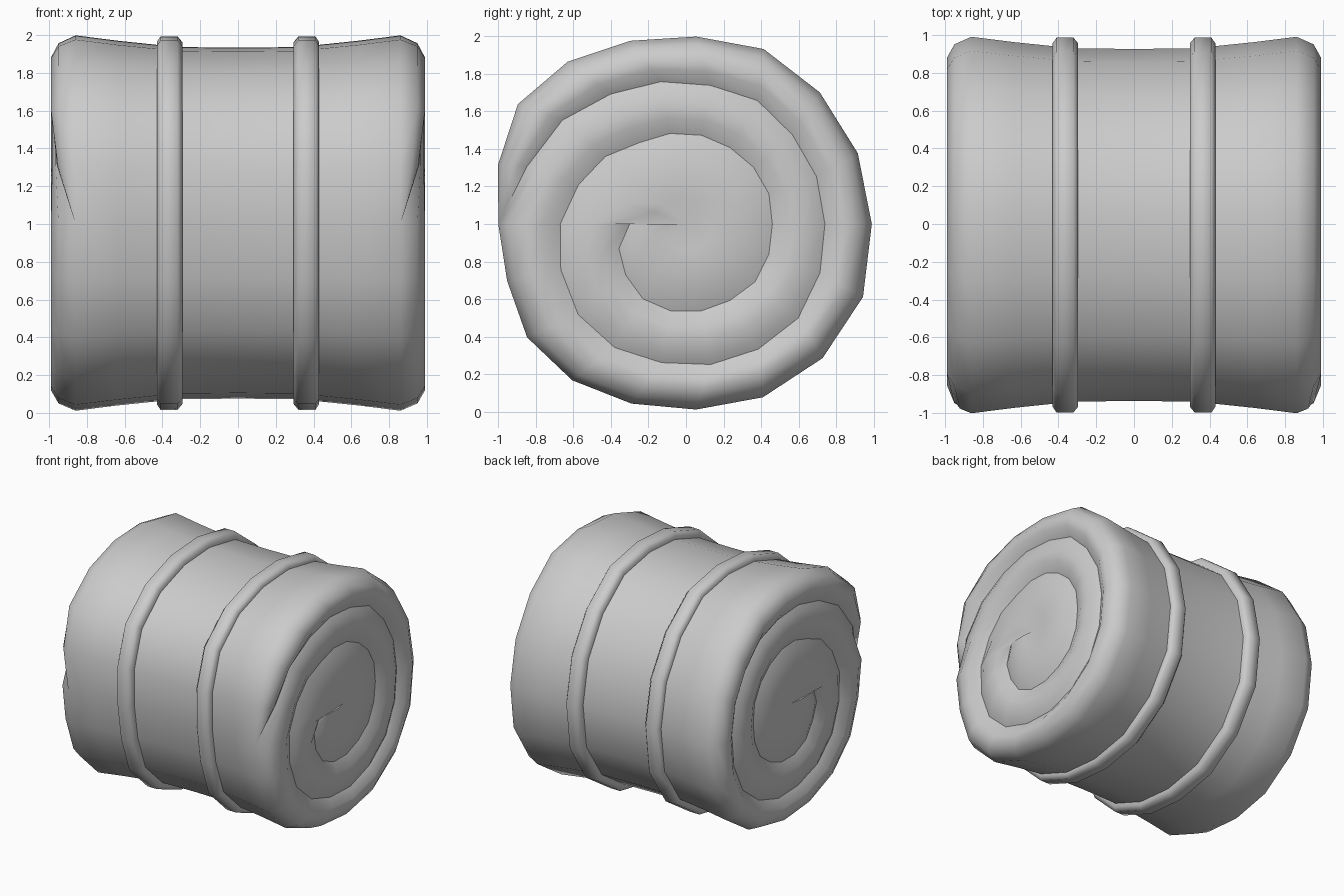
import bpy, bmesh, math

cube = bpy.data.objects.get("Cube")
if cube:
    bpy.data.objects.remove(cube, do_unlink=True)

grey = bpy.data.materials.new("plain grey")
grey.use_nodes = True
grey.diffuse_color = (0.6, 0.6, 0.6, 1)
grey.node_tree.nodes["Principled BSDF"].inputs["Base Color"].default_value = (0.6, 0.6, 0.6, 1)

# Spiral radii in hundredths, one every 20 degrees; the last turn is the outline
TURN = 18
RADII = [0, 30, 38, 42, 46, 47, 47, 47, 48, 47, 46, 47, 47, 47, 48, 49, 50, 56,
         61, 67, 71, 75, 76, 75, 76, 77, 78, 76, 74, 74, 74, 76, 75, 77, 80, 86,
         90, 100, 100, 104, 103, 100, 99, 101, 102, 102, 99, 99, 100, 102, 100,
         102, 107, 110, 105, 100]
RIM = len(RADII) - 1 - TURN
RIM_X = 0.86


def spiral(k):
    """Point (x, y, z) of the spiral seam; the centre for negative k."""
    if k < 0:
        return 0.97, 0.0, 0.0
    angle = 160 + 20 * k
    if k >= RIM:
        angle -= 7 * math.sin(math.tau * (k - RIM) / TURN)
    a, r = math.radians(angle), RADII[k] / 100
    x = RIM_X if k >= RIM else 0.97 - 0.03 * min(1, k / 3)
    return x, r * math.cos(a), r * math.sin(a)


OUTLINE = [spiral(k)[1:] for k in range(RIM, RIM + TURN)]


def ring(bm, x, scale):
    return [bm.verts.new((x, y * scale, z * scale + 1)) for y, z in OUTLINE]


def bridge(bm, a, b):
    for i in range(len(a)):
        j = (i + 1) % len(a)
        bm.faces.new((a[i], a[j], b[j], b[i]))


def finish(bm, name, angle):
    bmesh.ops.recalc_face_normals(bm, faces=bm.faces)
    mesh = bpy.data.meshes.new(name)
    bm.to_mesh(mesh)
    bm.free()
    mesh.materials.append(grey)
    obj = bpy.data.objects.new(name, mesh)
    bpy.context.collection.objects.link(obj)
    bpy.ops.object.select_all(action='DESELECT')
    obj.select_set(True)
    bpy.context.view_layer.objects.active = obj
    bpy.ops.object.shade_smooth_by_angle(angle=math.radians(angle))


# Rolled body: puffed spiral end plus the waisted side, mirrored
bm = bmesh.new()
STEPS = (0, 0.3, 0.55, 0.84, 1)
INNER_PUFF = (0, 0.04, 0.045, 0.025, 0)
RIM_PUFF = (0, 0.069, 0.094, 0.077, 0)
previous = None
for k in range(len(RADII)):
    inside, outside = spiral(k - TURN), spiral(k)
    width = math.dist(inside[1:], outside[1:])
    column = []
    for t, puff in zip(STEPS, RIM_PUFF if k >= RIM else INNER_PUFF):
        x, y, z = (a + (b - a) * t for a, b in zip(inside, outside))
        x += puff * min(1, width / 0.25)
        column.append(bm.verts.new((min(x, 0.99), y, z + 1)))
    if previous:
        for i in range(len(STEPS) - 1):
            bm.faces.new((previous[i], previous[i + 1], column[i + 1], column[i]))
    previous = column

side = [ring(bm, x, s) for x, s in
        ((RIM_X, 1), (0.64, 0.972), (0.43, 0.95), (0.3, 0.938), (0, 0.935))]
for a, b in zip(side, side[1:]):
    bridge(bm, a, b)
bmesh.ops.remove_doubles(bm, verts=bm.verts, dist=0.0005)
bmesh.ops.dissolve_degenerate(bm, edges=bm.edges, dist=0.0001)
bmesh.ops.mirror(bm, geom=bm.verts[:] + bm.edges[:] + bm.faces[:],
                 axis='X', merge_dist=0.0005)
finish(bm, "rolled_body", 42)

# Two straps around the roll
for name, sign in (("left_strap", 1), ("right_strap", -1)):
    bm = bmesh.new()
    rings = [ring(bm, sign * x, s) for x, s in
             ((0.43, 0.92), (0.43, 0.965), (0.41, 0.995),
              (0.32, 0.995), (0.295, 0.965), (0.295, 0.92))]
    for i, a in enumerate(rings):
        bridge(bm, a, rings[(i + 1) % len(rings)])
    finish(bm, name, 65)
